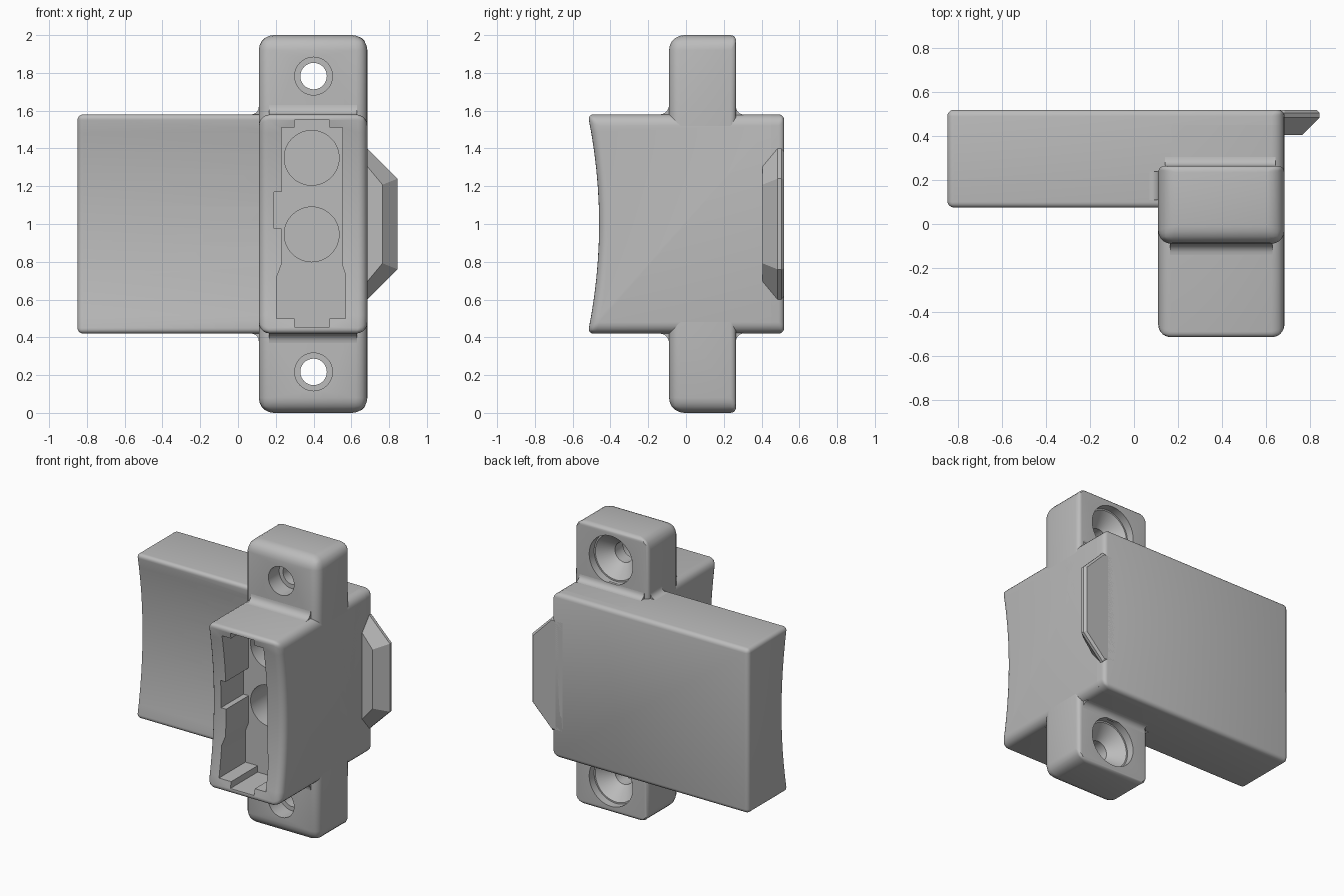
import bpy, bmesh
from math import sin, cos, pi, radians

cube = bpy.data.objects.get("Cube")
if cube:
    bpy.data.objects.remove(cube)

grey = bpy.data.materials.new("plain grey")
grey.use_nodes = True
GREY = (0.5, 0.5, 0.5, 1)
grey.diffuse_color = GREY
for node in grey.node_tree.nodes:
    if node.type == 'BSDF_PRINCIPLED':
        node.inputs["Base Color"].default_value = GREY

X0, X1 = 0.11, 0.685        # sides of the socket column
TOP, BACK = 1.58, 0.52      # upper end and rear of the main body


def flip(z, s):
    """Mirror a height about the middle of the model when s is -1."""
    return 1 + s * (z - 1)


def loft(name, loops, radius=None):
    """Skin equal loops, cap the ends, and round edges by a radius rule."""
    bm = bmesh.new()
    rings = [[bm.verts.new(p) for p in loop] for loop in loops]
    n = len(rings[0])
    for a, b in zip(rings, rings[1:]):
        for i in range(n):
            j = (i + 1) % n
            bm.faces.new((a[i], a[j], b[j], b[i]))
    bm.faces.new(rings[0])
    bm.faces.new(rings[-1])
    bmesh.ops.recalc_face_normals(bm, faces=bm.faces)
    if radius:
        weight = bm.edges.layers.float.new("bevel_weight_edge")
        for e in bm.edges:
            mid = (e.verts[0].co + e.verts[1].co) / 2
            d = e.verts[1].co - e.verts[0].co
            axis = max(range(3), key=lambda k: abs(d[k]))
            e[weight] = radius(mid, "xyz"[axis]) * 10
    mesh = bpy.data.meshes.new(name)
    bm.to_mesh(mesh)
    bm.free()
    mesh.materials.append(grey)
    ob = bpy.data.objects.new(name, mesh)
    bpy.context.collection.objects.link(ob)
    if radius:
        mod = ob.modifiers.new("rounding", 'BEVEL')
        mod.limit_method = 'WEIGHT'
        mod.width = 0.1
        mod.segments = 5
        mod.use_clamp_overlap = False
    return ob


def cut(ob, cutters):
    for c in cutters:
        mod = ob.modifiers.new("cut", 'BOOLEAN')
        mod.operation = 'DIFFERENCE'
        mod.solver = 'EXACT'
        mod.object = c
        c.hide_render = True


def bore(name, x, z, steps):
    """Turned cutter along y from (depth, radius) steps."""
    ang = [2 * pi * i / 48 for i in range(48)]
    return loft(name, [[(x + r * cos(a), y, z + r * sin(a)) for a in ang]
                       for y, r in steps])


def hollow_block(name, x0, x1, front, back, radius):
    """Block whose front face is a shallow concave arc."""
    half, n = TOP - 1, 12
    pts = []
    for i in range(n + 1):
        t = 2 * i / n - 1
        pts.append((front + 0.06 * (1 - t * t), 1 + half * t))
    pts += [(back, TOP), (back, 2 - TOP)]
    return loft(name, [[(x, y, z) for y, z in pts] for x in (x0, x1)], radius)


def at_end(p):
    return abs(p.z - 1) > TOP - 1 - 0.01


# Socket column
def column_radius(p, axis):
    if p.y > 0.4:
        return 0
    if axis == "x":
        return 0.03 if at_end(p) else 0
    return 0.06 if axis == "y" else 0.05


column = hollow_block("socket_column", X0, X1, -0.52, 0.45, column_radius)


# Wide rear slab
def slab_radius(p, axis):
    if axis == "x":
        return 0.03 if at_end(p) else 0
    return 0.06 if axis == "y" and p.x > 0 else 0.03


slab = hollow_block("rear_slab", -0.85, X1, 0.07, BACK, slab_radius)

# Keyed socket opening with two pin wells
outline = [(.30, 1.55), (.485, 1.55), (.485, 1.51), (.553, 1.51), (.553, .78),
           (.57, .73), (.57, .50), (.485, .50), (.485, .455), (.30, .455),
           (.30, .50), (.205, .50), (.205, .72), (.23, .785), (.23, .975),
           (.19, .975), (.19, 1.17), (.23, 1.17), (.23, 1.51), (.30, 1.51)]
pocket = loft("pocket_cutter",
              [[(x, y, z) for x, z in outline] for y in (-0.7, -0.21)])
wells = [bore("well_cutter", 0.39, z, [(-0.3, 0.145), (0.35, 0.145)])
         for z in (1.35, 0.945)]
cut(column, [pocket] + wells)
cut(slab, wells)
cutters = [pocket] + wells


# Mounting ears with screw holes, and the fillets at their roots
def ear_radius(p, axis):
    outer = abs(p.z - 1) > 0.99
    if axis == "z":
        return 0.06 if p.y < 0 else 0.03
    if not outer:
        return 0
    if axis == "y":
        return 0.08
    return 0.08 if p.y < 0 else 0.03


def fillet(name, r, place, ends):
    arc = [(r - r * sin(t), r - r * cos(t))
           for t in (pi / 2 * i / 6 for i in range(7))]
    section = [(-0.02, -0.02), (r, -0.02)] + arc + [(-0.02, r)]
    return loft(name, [[place(w, u, v) for u, v in section] for w in ends])


FRONT_Y, REAR_Y = -0.09, 0.265
for s, side in ((1, "upper"), (-1, "lower")):
    corners = [(FRONT_Y, 1.52), (REAR_Y, 1.52), (REAR_Y, 2), (FRONT_Y, 2)]
    ear = loft(side + "_ear", [[(x, y, flip(z, s)) for y, z in corners]
                               for x in (X0, X1)], ear_radius)
    hole = bore("screw_cutter", 0.4, flip(1.783, s),
                [(-0.2, 0.1), (0.03, 0.1), (0.03, 0.07), (0.12, 0.07),
                 (0.21, 0.16), (0.21, 0.17), (0.4, 0.17)])
    cut(ear, [hole])
    cutters.append(hole)
    fillet(side + "_front_fillet", 0.05,
           lambda w, u, v: (w, FRONT_Y - u, flip(TOP + v, s)), (0.165, 0.63))
    fillet(side + "_rear_fillet", 0.04,
           lambda w, u, v: (w, REAR_Y + u, flip(TOP + v, s)), (0.14, 0.645))
    fillet(side + "_side_fillet", 0.04,
           lambda w, u, v: (X0 - u, w, flip(TOP + v, s)), (0.11, 0.24))


# Chamfered side catch
def catch_loop(y, d):
    half = [(0.6, 1.4 - 1.2 * d), (X1, 1.4 - 1.2 * d), (0.845 - d, 1.24 - 0.4 * d)]
    pts = half + [(x, 2 - z) for x, z in reversed(half)]
    return [(x, y, z) for x, z in pts]


loft("side_catch", [catch_loop(0.405, 0.08), catch_loop(0.485, 0),
                    catch_loop(0.505, 0), catch_loop(BACK, 0.015)])

# Bake the modifiers, drop the cutters, and smooth the rounded edges
parts = [o for o in bpy.context.collection.objects
         if o.type == 'MESH' and grey.name in o.data.materials and o not in cutters]
bpy.context.view_layer.update()
graph = bpy.context.evaluated_depsgraph_get()
baked = [bpy.data.meshes.new_from_object(o.evaluated_get(graph)) for o in parts]
for o, mesh in zip(parts, baked):
    o.modifiers.clear()
    o.data = mesh
for c in cutters:
    bpy.data.objects.remove(c)
bpy.ops.object.select_all(action='DESELECT')
for o in parts:
    o.select_set(True)
bpy.context.view_layer.objects.active = parts[0]
bpy.ops.object.shade_smooth_by_angle(angle=radians(30))
